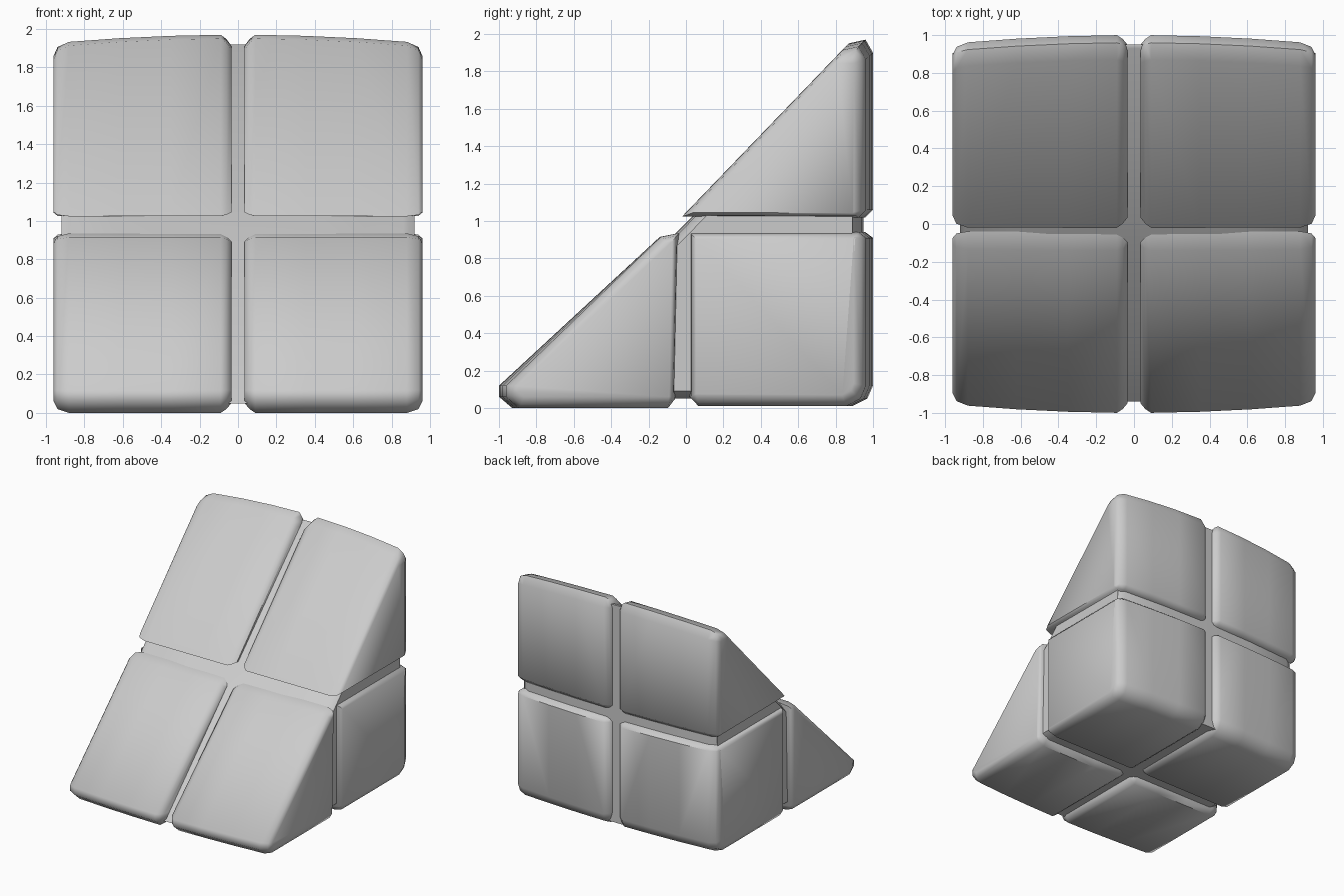
import bpy, bmesh
from mathutils import Vector

cube = bpy.data.objects.get("Cube")
if cube:
    bpy.data.objects.remove(cube)

grey = bpy.data.materials.new("plain_grey")
grey.use_nodes = True
COLOUR = (0.6, 0.6, 0.6, 1)
grey.diffuse_color = COLOUR
grey.node_tree.nodes["Principled BSDF"].inputs["Base Color"].default_value = COLOUR


def inset(points, depth):
    """Offset a convex (y, z, factor) outline inwards; factor belongs to the edge leaving the point."""
    result = []
    for i, (y, z, f) in enumerate(points):
        py, pz, pf = points[i - 1]
        ny, nz, _ = points[(i + 1) % len(points)]
        a = Vector((y - py, z - pz)).normalized()
        b = Vector((ny - y, nz - z)).normalized()
        cross = a.x * b.y - a.y * b.x
        move = (a * f - b * pf) * (depth / cross)
        result.append((y - move.x, z - move.y))
    return result


def bulge(x, y, z):
    """Curve the ends so the middle stands out further than the sides."""
    k = 1 - 0.04 * (x / 0.9) ** 2
    return (x, y * k, 1 + (z - 1) * k if z > 1 else z)


def loft(name, outline, rings, cap_start=True):
    """Loft an outline along x through (x, inset) rings, mirrored to the other side."""
    bm = bmesh.new()
    loops = [[bm.verts.new(bulge(x, y, z)) for y, z in inset(outline, d)]
             for x, d in rings]
    n = len(outline)
    for a, b in zip(loops, loops[1:]):
        for i in range(n):
            j = (i + 1) % n
            bm.faces.new((a[i], a[j], b[j], b[i]))
    bm.faces.new(loops[-1])
    if cap_start:
        bm.faces.new(loops[0])
    bmesh.ops.recalc_face_normals(bm, faces=bm.faces)
    if sum((f.normal.x for f in bm.faces if f.calc_center_median().x > rings[-1][0] - 0.001)) < 0:
        bmesh.ops.reverse_faces(bm, faces=bm.faces)
    mesh = bpy.data.meshes.new(name)
    bm.to_mesh(mesh)
    bm.free()
    mesh.materials.append(grey)
    obj = bpy.data.objects.new(name, mesh)
    bpy.context.collection.objects.link(obj)
    bpy.ops.object.select_all(action='DESELECT')
    obj.select_set(True)
    bpy.context.view_layer.objects.active = obj
    bpy.ops.object.shade_smooth_by_angle(angle=0.9)
    obj.modifiers.new("mirror", 'MIRROR')
    return obj


# Cross-sections seen from the side
lower_wedge = [(-0.93, 0, 1), (-0.1, 0, 0.6), (-0.06, 0.05, 0.6), (-0.04, 0.935, 0.6),
               (-0.14, 0.915, 0.7), (-1, 0.12, 1), (-1, 0.06, 1)]
rear_block = [(0.07, 0.01, 1), (0.89, 0.01, 1), (0.97, 0.05, 1), (1, 0.12, 1),
              (1, 0.91, 0.6), (0.96, 0.94, 0.6), (0.02, 0.94, 0.6), (0.02, 0.06, 0.6)]
upper_wedge = [(-0.02, 1.025, 0.4), (0.96, 1.02, 0.6), (1, 1.06, 1), (1, 1.9, 1),
               (0.96, 1.97, 1), (0.87, 1.95, 0.5)]
core = [(-0.94, 0.05, 1), (0.95, 0.05, 1), (0.95, 1.92, 1), (0.93, 1.92, 1)]

# Six soft-edged blocks, in mirrored pairs
block_rings = [(0.035, 0.05), (0.06, 0.02), (0.09, 0), (0.35, 0), (0.62, 0),
               (0.88, 0), (0.94, 0.02), (0.96, 0.06)]
loft("lower_front_wedges", lower_wedge, block_rings)
loft("lower_rear_blocks", rear_block, block_rings)
loft("upper_rear_wedges", upper_wedge, block_rings)

# Inner body that forms the floor of the grooves
loft("groove_core", core, [(0, 0), (0.45, 0), (0.86, 0), (0.92, 0.04)], cap_start=False)
